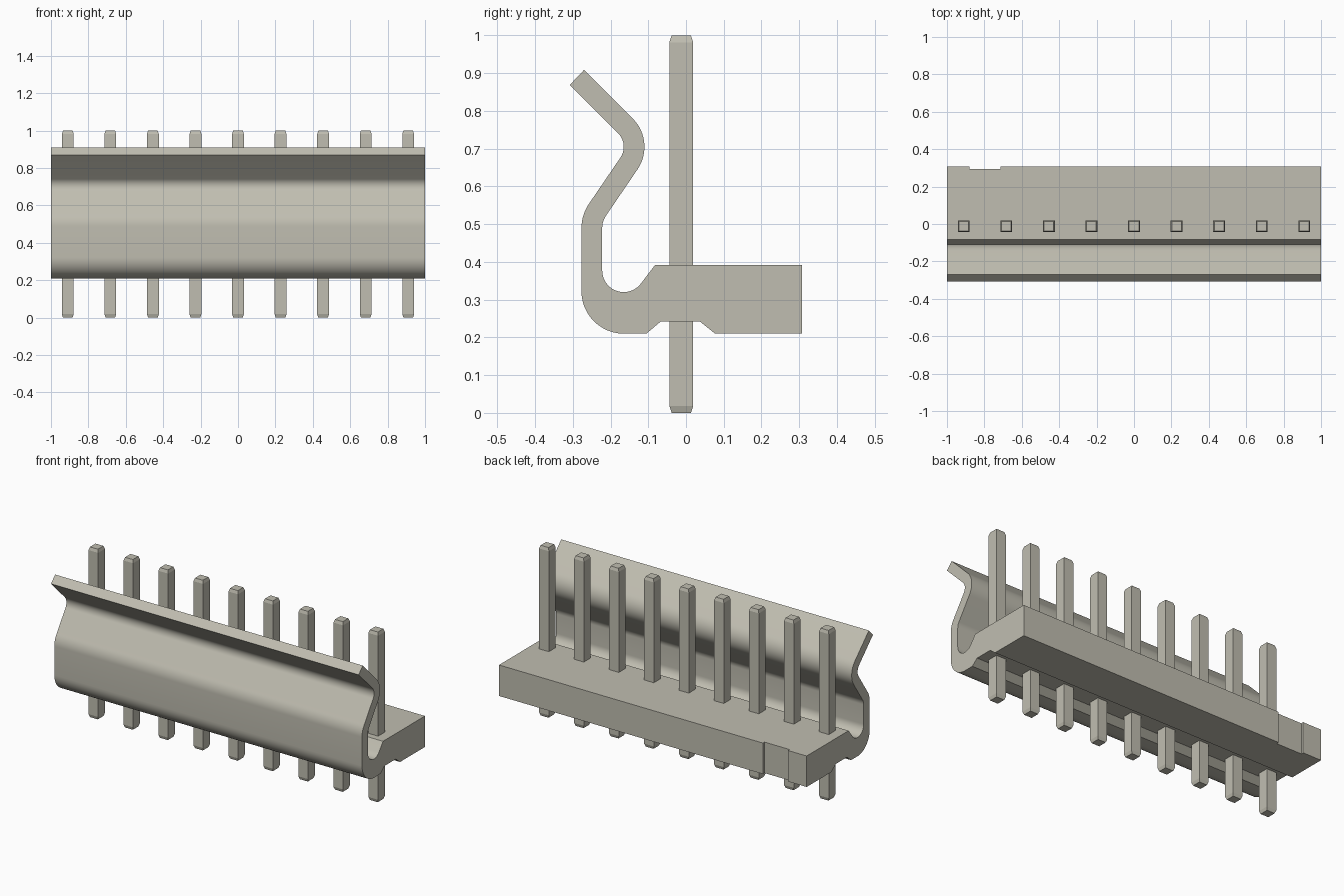
import bpy, bmesh, math
from mathutils import Matrix

if "Cube" in bpy.data.objects:
    bpy.data.objects.remove(bpy.data.objects["Cube"])

# One warm grey for everything
COLOR = (0.53, 0.515, 0.44, 1)
mat = bpy.data.materials.new("warm grey")
mat.use_nodes = True
mat.diffuse_color = COLOR
mat.node_tree.nodes["Principled BSDF"].inputs["Base Color"].default_value = COLOR


def add_object(name, bm):
    bmesh.ops.recalc_face_normals(bm, faces=bm.faces)
    mesh = bpy.data.meshes.new(name)
    bm.to_mesh(mesh)
    bm.free()
    mesh.materials.append(mat)
    ob = bpy.data.objects.new(name, mesh)
    bpy.context.collection.objects.link(ob)
    return ob


def arc(cy, cz, r, start, end, n=12):
    angles = [math.radians(start + (end - start) * i / n) for i in range(n + 1)]
    return [(cy + r * math.cos(a), cz + r * math.sin(a)) for a in angles]


def box(x0, x1, y0, y1, z0, z1):
    bm = bmesh.new()
    scale = Matrix.Diagonal((x1 - x0, y1 - y0, z1 - z0, 1))
    move = Matrix.Translation(((x0 + x1) / 2, (y0 + y1) / 2, (z0 + z1) / 2))
    bmesh.ops.create_cube(bm, size=1, matrix=move @ scale)
    return bm


# Housing cross-section (y, z): base block, hooked wall and flared locking lip
profile = [(0.308, 0.392), (0.308, 0.21), (0.077, 0.21), (0.037, 0.242),
           (-0.067, 0.242), (-0.105, 0.21)]
profile += arc(-0.165, 0.322, 0.112, 270, 180)       # outer heel
profile += arc(-0.164, 0.49, 0.113, 180, 145, 8)     # outer lean
profile += arc(-0.216, 0.705, 0.051, -35, 45)        # front of lip bend
profile += [(-0.308, 0.869), (-0.27, 0.909)]         # lip tip
profile += arc(-0.216, 0.705, 0.106, 45, -35)        # back of lip bend
profile += arc(-0.164, 0.49, 0.058, 145, 180, 8)     # inner lean
profile += arc(-0.165, 0.377, 0.057, 180, 324, 18)   # inner trough
profile += [(-0.082, 0.392)]

bm = bmesh.new()
cap = bm.faces.new([bm.verts.new((-1, y, z)) for y, z in profile])
ext = bmesh.ops.extrude_face_region(bm, geom=[cap], use_keep_orig=True)
bmesh.ops.translate(bm, vec=(2, 0, 0),
                    verts=[g for g in ext["geom"] if isinstance(g, bmesh.types.BMVert)])
housing = add_object("housing", bm)

# Shallow key notch in the back face near the right end
cutter = add_object("notch_cutter", box(-0.88, -0.715, 0.293, 0.4, 0.1, 0.5))
cutter.hide_render = True
mod = housing.modifiers.new("notch", 'BOOLEAN')
mod.operation = 'DIFFERENCE'
mod.solver = 'EXACT'
mod.object = cutter
bpy.ops.object.select_all(action='DESELECT')
bpy.context.view_layer.objects.active = housing
housing.select_set(True)
bpy.ops.object.modifier_apply(modifier=mod.name)
bpy.data.objects.remove(cutter)
bpy.ops.object.shade_smooth_by_angle(angle=math.radians(30))

# Nine square pins with tapered ends
PIN_Y, HALF, TIP = -0.0125, 0.0315, 0.0255
for i in range(9):
    x = (i - 4) * 0.2275
    bm = bmesh.new()
    rings = []
    for z, h in ((0, TIP), (0.018, HALF), (0.982, HALF), (1, TIP)):
        rings.append([bm.verts.new((x + sx * h, PIN_Y + sy * h, z))
                      for sx, sy in ((-1, -1), (1, -1), (1, 1), (-1, 1))])
    for a, b in zip(rings, rings[1:]):
        for k in range(4):
            j = (k + 1) % 4
            bm.faces.new((a[k], a[j], b[j], b[k]))
    bm.faces.new(rings[0][::-1])
    bm.faces.new(rings[-1])
    add_object(f"pin_{i + 1}", bm)
